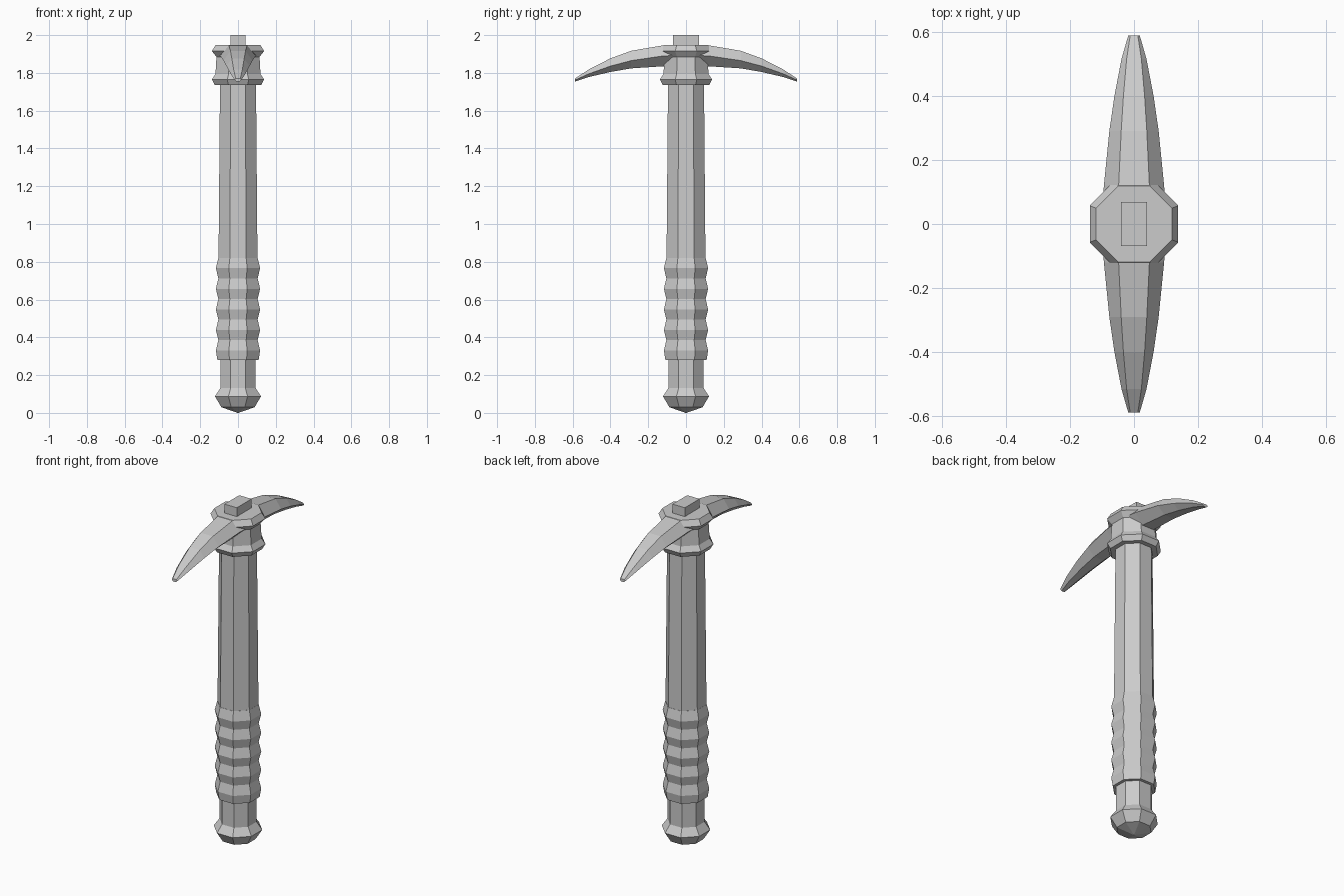
import bpy, bmesh
from math import cos, sin, pi

if "Cube" in bpy.data.objects:
    bpy.data.objects.remove(bpy.data.objects["Cube"])


def loft(name, rings):
    """Skin a list of equal-length point loops and cap both ends."""
    bm = bmesh.new()
    loops = [[bm.verts.new(p) for p in ring] for ring in rings]
    n = len(loops[0])
    for a, b in zip(loops, loops[1:]):
        for i in range(n):
            j = (i + 1) % n
            bm.faces.new((a[i], a[j], b[j], b[i]))
    bm.faces.new(loops[0])
    bm.faces.new(loops[-1])
    bmesh.ops.remove_doubles(bm, verts=bm.verts, dist=1e-5)
    bmesh.ops.recalc_face_normals(bm, faces=bm.faces)
    mesh = bpy.data.meshes.new(name)
    bm.to_mesh(mesh)
    bm.free()
    obj = bpy.data.objects.new(name, mesh)
    bpy.context.collection.objects.link(obj)
    return obj


def octagon(flat, z):
    """Octagon ring with flats facing the axes; flat = centre-to-flat distance."""
    r = flat / cos(pi / 8)
    return [(r * cos(pi / 8 + i * pi / 4), r * sin(pi / 8 + i * pi / 4), z) for i in range(8)]


def turned(name, profile):
    return loft(name, [octagon(f, z) for f, z in profile])


# Pommel and lower handle
turned("pommel", [(0.002, 0.0), (0.088, 0.03), (0.122, 0.088), (0.093, 0.132), (0.093, 0.30)])

# Ribbed grip
grip = [(0.092, 0.279), (0.109, 0.28)]
for i in range(5):
    z = 0.33 + i * 0.109
    grip += [(0.117, z), (0.104, z + 0.055)]
turned("grip", grip)

# Tapered shaft
turned("shaft", [(0.103, 0.815), (0.095, 1.78)])

# Head socket with flared rims
turned("head_socket", [(0.122, 1.735), (0.138, 1.765), (0.119, 1.795),
                       (0.114, 1.885), (0.138, 1.915), (0.119, 1.948)])

# Peg protruding through the socket
bpy.ops.mesh.primitive_cube_add(size=1, location=(0, 0, 1.95))
peg = bpy.context.object
peg.name = "handle_peg"
peg.scale = (0.08, 0.136, 0.10)

# Curved spikes: (y, top z, middle z, bottom z, top half width, middle half width)
stations = [
    (0.05, 1.946, 1.892, 1.838, 0.050, 0.099),
    (0.12, 1.946, 1.890, 1.835, 0.048, 0.094),
    (0.29, 1.917, 1.865, 1.824, 0.040, 0.077),
    (0.40, 1.877, 1.836, 1.805, 0.033, 0.061),
    (0.515, 1.818, 1.795, 1.778, 0.023, 0.039),
    (0.588, 1.770, 1.762, 1.754, 0.012, 0.018),
]
for name, side in (("front_spike", -1), ("back_spike", 1)):
    loft(name, [[(-t, side * y, zt), (t, side * y, zt), (m, side * y, zm),
                 (t * 0.8, side * y, zb), (-t * 0.8, side * y, zb), (-m, side * y, zm)]
                for y, zt, zm, zb, t, m in stations])
